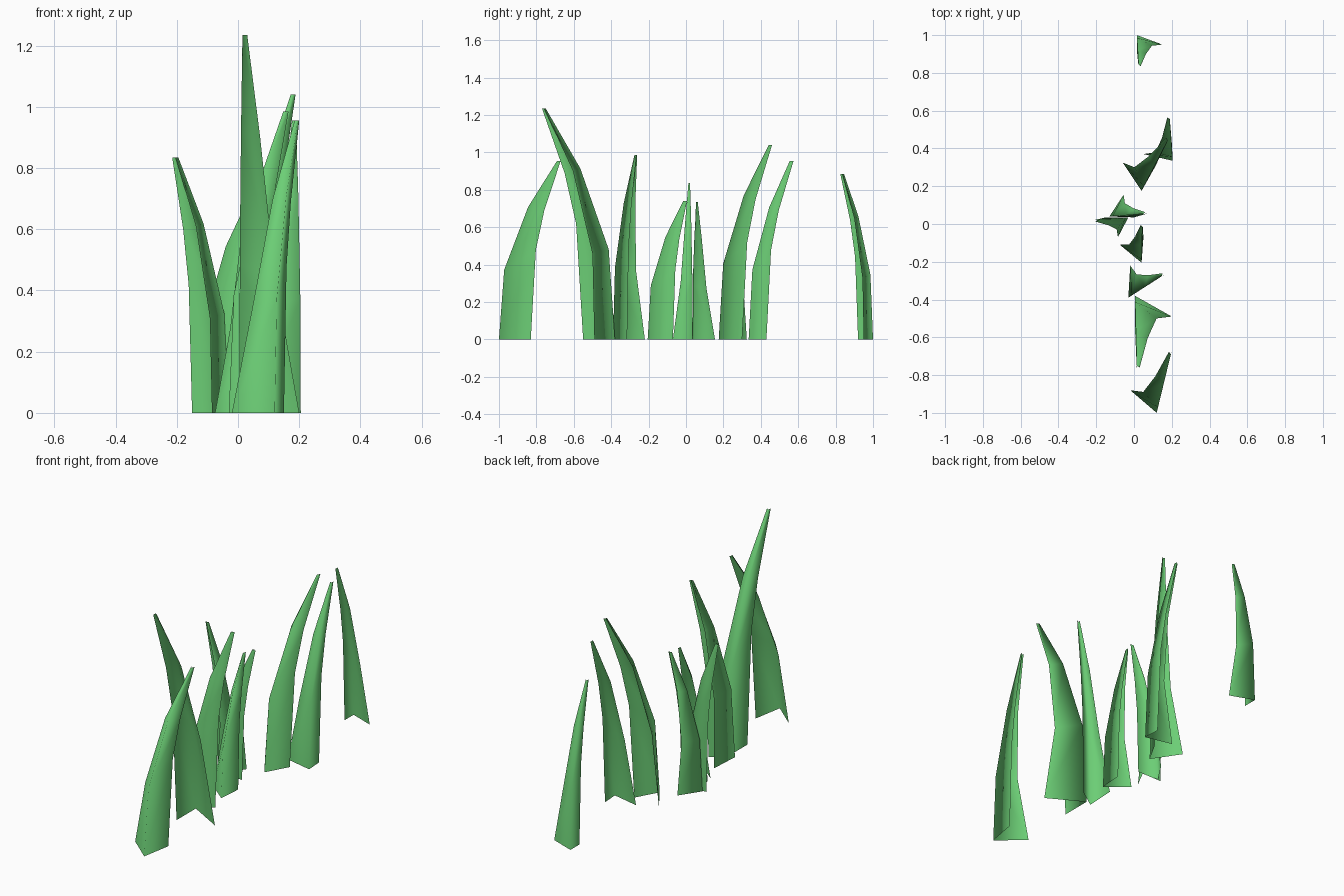
import bpy
from mathutils import Vector

if "Cube" in bpy.data.objects:
    bpy.data.objects.remove(bpy.data.objects["Cube"])

green = bpy.data.materials.new("leaf_green")
green.diffuse_color = (0.15, 0.62, 0.18, 1)
green.use_nodes = True
green.node_tree.nodes["Principled BSDF"].inputs["Base Color"].default_value = green.diffuse_color

# Lengthwise profiles as (height fraction, lean fraction) for each edge of the blade
RIDGE = [(0, 0), (0.39, 0.09), (0.74, 0.5), (1, 1)]
INNER = [(0, 0), (0.5, 0.17), (0.72, 0.45), (1, 1)]
# The wide wing also narrows sideways: (height, lean, remaining width)
WIDE = [(0, 0, 1), (0.37, 0.03, 0.58), (0.73, 0.42, 0.32), (1, 1, 0.08)]


def blade(name, ridge, wide, inner, tip, height):
    """Folded open leaf: a ridge with two wings, bending towards the tip."""
    r, w, i, t = (Vector(p) for p in (ridge, wide, inner, tip))
    u = (t - r).normalized()
    v = Vector((-u.y, u.x))
    reach, w_u, w_v = (t - r).length, (w - r).dot(u), (w - r).dot(v)
    verts, faces = [], []
    for (zr, fr), (zi, fi), (zw, fw, s) in zip(RIDGE, INNER, WIDE):
        pr = r + u * (reach - 0.02) * fr
        pi = i.lerp(t, fi)
        pw = r + u * (w_u + (reach - 0.01 - w_u) * fw) + v * w_v * s
        verts += [(*pw, zw * height), (*pr, zr * height), (*pi, zi * height)]
    for k in range(0, 9, 3):
        for a in (k, k + 1):
            faces.append((a, a + 1, a + 4, a + 3))
    # Outside of the fold faces away from the tip
    mesh = bpy.data.meshes.new(name)
    mesh.from_pydata(verts, [], faces)
    mesh.shade_smooth()
    mesh.materials.append(green)
    ob = bpy.data.objects.new(name, mesh)
    bpy.context.collection.objects.link(ob)


# Row of blades from front to back: ridge, wide wing, inner wing, tip, height
BLADES = [
    ((0.12, -1.0), (-0.02, -0.88), (0.15, -0.83), (0.20, -0.67), 0.955),
    ((0.005, -0.38), (0.20, -0.49), (0.005, -0.55), (0.015, -0.77), 1.235),
    ((-0.03, -0.39), (-0.02, -0.22), (0.08, -0.315), (0.165, -0.265), 0.985),
    ((0.04, -0.205), (-0.075, -0.11), (0.05, -0.07), (0.045, 0.005), 0.74),
    ((-0.03, 0.035), (-0.085, -0.07), (-0.15, 0.035), (-0.215, 0.02), 0.835),
    ((-0.13, 0.04), (-0.055, 0.155), (0.0, 0.035), (0.07, 0.055), 0.735),
    ((0.04, 0.175), (-0.06, 0.325), (0.11, 0.30), (0.188, 0.46), 1.04),
    ((0.205, 0.335), (0.05, 0.37), (0.20, 0.43), (0.188, 0.575), 0.955),
    ((0.015, 1.0), (0.15, 0.95), (0.015, 0.92), (0.025, 0.825), 0.885),
]
for n, args in enumerate(BLADES, 1):
    blade(f"grass_blade_{n}", *args)
